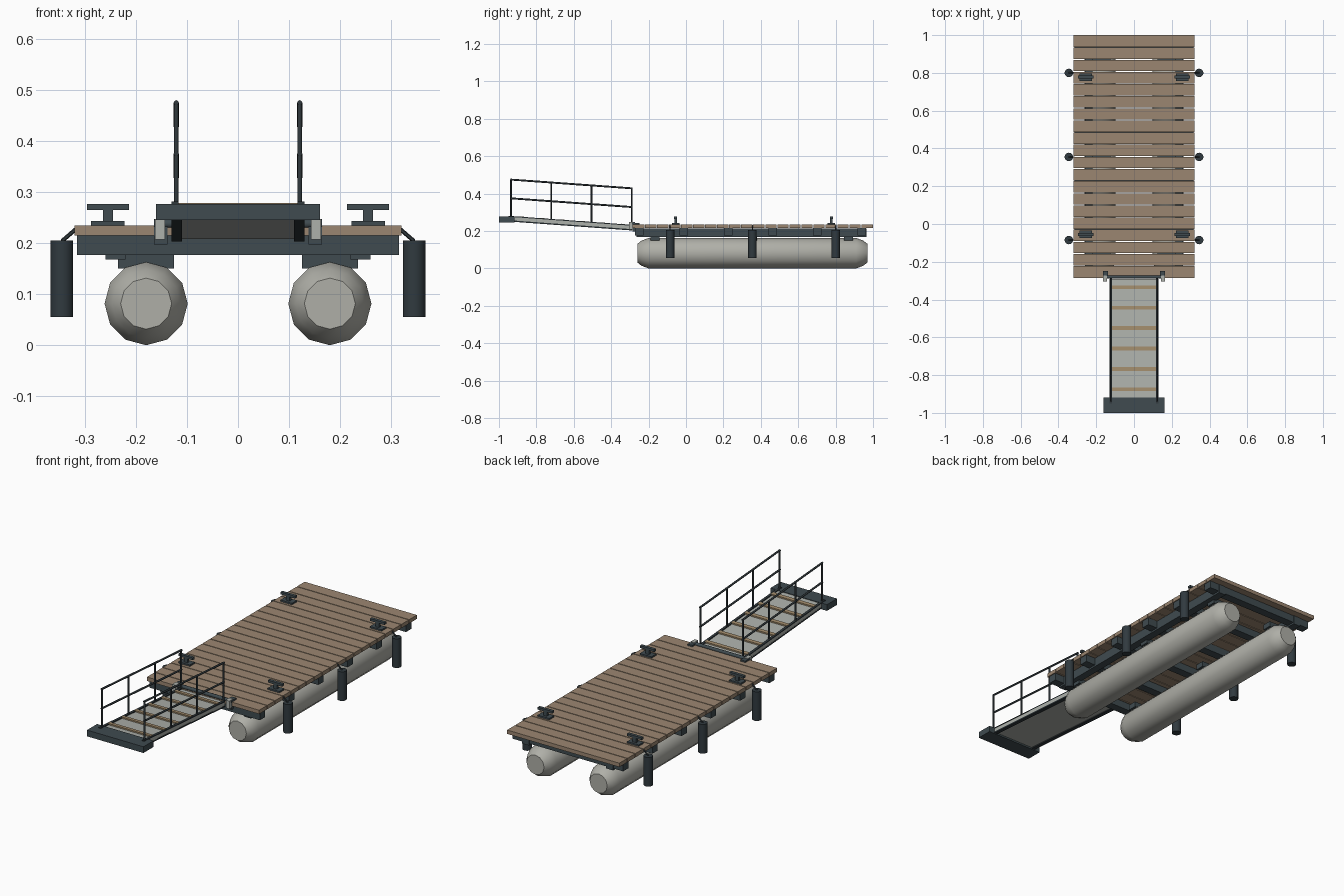
import bpy, bmesh, math
from mathutils import Vector

cube = bpy.data.objects.get("Cube")
if cube:
    bpy.data.objects.remove(cube)


def material(name, rgb):
    m = bpy.data.materials.new(name)
    m.use_nodes = True
    m.diffuse_color = (*rgb, 1)
    m.node_tree.nodes["Principled BSDF"].inputs["Base Color"].default_value = (*rgb, 1)
    return m


WOOD = material("weathered wood", (0.33, 0.24, 0.165))
TREAD = material("tread wood", (0.36, 0.26, 0.15))
STEEL = material("slate steel", (0.05, 0.07, 0.08))
RAIL = material("dark rail", (0.03, 0.04, 0.046))
FLOAT = material("float grey", (0.43, 0.43, 0.39))
ALLOY = material("gangway grey", (0.42, 0.44, 0.41))
RUBBER = material("fender rubber", (0.03, 0.042, 0.05))


def finish(name, bm, mat, smooth=False):
    bmesh.ops.recalc_face_normals(bm, faces=bm.faces)
    mesh = bpy.data.meshes.new(name)
    bm.to_mesh(mesh)
    bm.free()
    mesh.materials.append(mat)
    ob = bpy.data.objects.new(name, mesh)
    bpy.context.collection.objects.link(ob)
    if smooth:
        bpy.ops.object.select_all(action="DESELECT")
        ob.select_set(True)
        bpy.context.view_layer.objects.active = ob
        bpy.ops.object.shade_smooth_by_angle(angle=math.radians(50))
    return ob


def box(name, xs, ys, zs, mat):
    bm = bmesh.new()
    bmesh.ops.create_cube(bm, size=1)
    for v in bm.verts:
        v.co = [lo + (c + 0.5) * (hi - lo) for c, (lo, hi) in zip(v.co, (xs, ys, zs))]
    return finish(name, bm, mat)


def rod(name, a, b, r, mat, sides=8):
    a, b = Vector(a), Vector(b)
    bm = bmesh.new()
    bmesh.ops.create_cone(bm, cap_ends=True, segments=sides, radius1=r, radius2=r, depth=(b - a).length)
    ob = finish(name, bm, mat, True)
    ob.location = (a + b) / 2
    ob.rotation_euler = (b - a).to_track_quat("Z", "Y").to_euler()
    return ob


def lathe_y(name, x, z, profile, sides, mat):
    """Body of revolution along y from (y, radius) pairs."""
    bm = bmesh.new()
    rings = []
    for y, r in profile:
        angles = [math.tau * i / sides for i in range(sides)]
        rings.append([bm.verts.new((x + r * math.sin(a), y, z + r * math.cos(a))) for a in angles])
    for p, q in zip(rings, rings[1:]):
        for i in range(sides):
            j = (i + 1) % sides
            bm.faces.new((p[i], p[j], q[j], q[i]))
    bm.faces.new(rings[0])
    bm.faces.new(rings[-1])
    return finish(name, bm, mat, True)


def mirror_x(x0, x1, s):
    return (min(s * x0, s * x1), max(s * x0, s * x1))


# Deck planks
FRONT, BACK, PLANKS = -0.285, 1.0, 20
pitch = (BACK - FRONT) / PLANKS
for i in range(PLANKS):
    y = FRONT + i * pitch
    trim = 0.002
    box("deck_plank", (-0.32, 0.32), (y + (trim if i else 0), y + pitch - (trim if i < PLANKS - 1 else 0)),
        (0.215, 0.235), WOOD)

# Cross joists
for i in range(6):
    y = -0.25 + 0.238 * i
    box("cross_joist", (-0.315, 0.315), (y - 0.022, y + 0.022), (0.177, 0.215), STEEL)

for s in (-1, 1):
    # Long beams, floats and saddles
    box("long_beam", mirror_x(0.22, 0.26, s), (-0.265, 0.965), (0.168, 0.2145), STEEL)
    lathe_y("float_tube", s * 0.18, 0.0815,
            [(-0.26, 0.05), (-0.238, 0.067), (-0.2, 0.0815), (0.91, 0.0815), (0.948, 0.067), (0.97, 0.05)],
            12, FLOAT)
    for y in (-0.165, 0.355, 0.87):
        box("float_saddle", mirror_x(0.125, 0.235, s), (y - 0.024, y + 0.024), (0.15, 0.178), STEEL)

    # Hanging fenders with straps
    for y in (-0.085, 0.355, 0.8):
        rod("fender", (s * 0.345, y, 0.055), (s * 0.345, y, 0.205), 0.0225, RUBBER, 14)
        rod("fender_strap", (s * 0.316, y, 0.229), (s * 0.345, y, 0.204), 0.004, RAIL, 6)

    # Mooring cleats
    for y in (-0.055, 0.777):
        box("cleat_base", mirror_x(0.222, 0.288, s), (y - 0.02, y + 0.02), (0.235, 0.243), STEEL)
        box("cleat_post", mirror_x(0.245, 0.265, s), (y - 0.007, y + 0.007), (0.243, 0.266), STEEL)
        box("cleat_horn", mirror_x(0.214, 0.296, s), (y - 0.008, y + 0.008), (0.265, 0.277), STEEL)

    # Hinge brackets
    box("hinge_bracket", mirror_x(0.138, 0.165, s), (-0.287, -0.248), (0.197, 0.243), STEEL)
    box("hinge_knuckle", mirror_x(0.143, 0.163, s), (-0.304, -0.272), (0.207, 0.247), ALLOY)

rod("hinge_pin", (-0.165, -0.28, 0.238), (0.165, -0.28, 0.238), 0.009, STEEL, 10)

# Gangway, sheared upward toward its outer end
OUT, IN = -0.935, -0.29


def ramp(y):
    return 0.228 + (IN - y) * 0.073


def ramp_box(name, xs, ys, zs, mat):
    ob = box(name, xs, ys, zs, mat)
    for v in ob.data.vertices:
        v.co.z += ramp(v.co.y)
    return ob


ramp_box("gangway_deck", (-0.129, 0.129), (-0.95, IN), (-0.02, 0), ALLOY)
for i in range(6):
    y = -0.335 - 0.108 * i
    ramp_box("gangway_tread", (-0.122, 0.122), (y - 0.01, y + 0.01), (0, 0.007), TREAD)

for s in (-1, 1):
    x = s * 0.121
    ramp_box("gangway_stringer", mirror_x(0.11, 0.13, s), (-0.95, IN), (-0.025, -0.018), RAIL)
    ramp_box("gangway_curb", mirror_x(0.117, 0.13, s), (-0.95, IN), (0, 0.005), RAIL)
    # Guard rails
    for i in range(4):
        y = OUT + (IN - OUT) * i / 3
        rod("rail_post", (x, y, ramp(y) - 0.01), (x, y, ramp(y) + 0.2), 0.0048, RAIL)
    for h in (0.1, 0.2):
        rod("guard_rail", (x, OUT - 0.004, ramp(OUT) + h), (x, IN + 0.004, ramp(IN) + h), 0.005, RAIL)

# Shore landing beam
box("landing_beam", (-0.161, 0.161), (-1.0, -0.918), (0.245, 0.277), STEEL)
